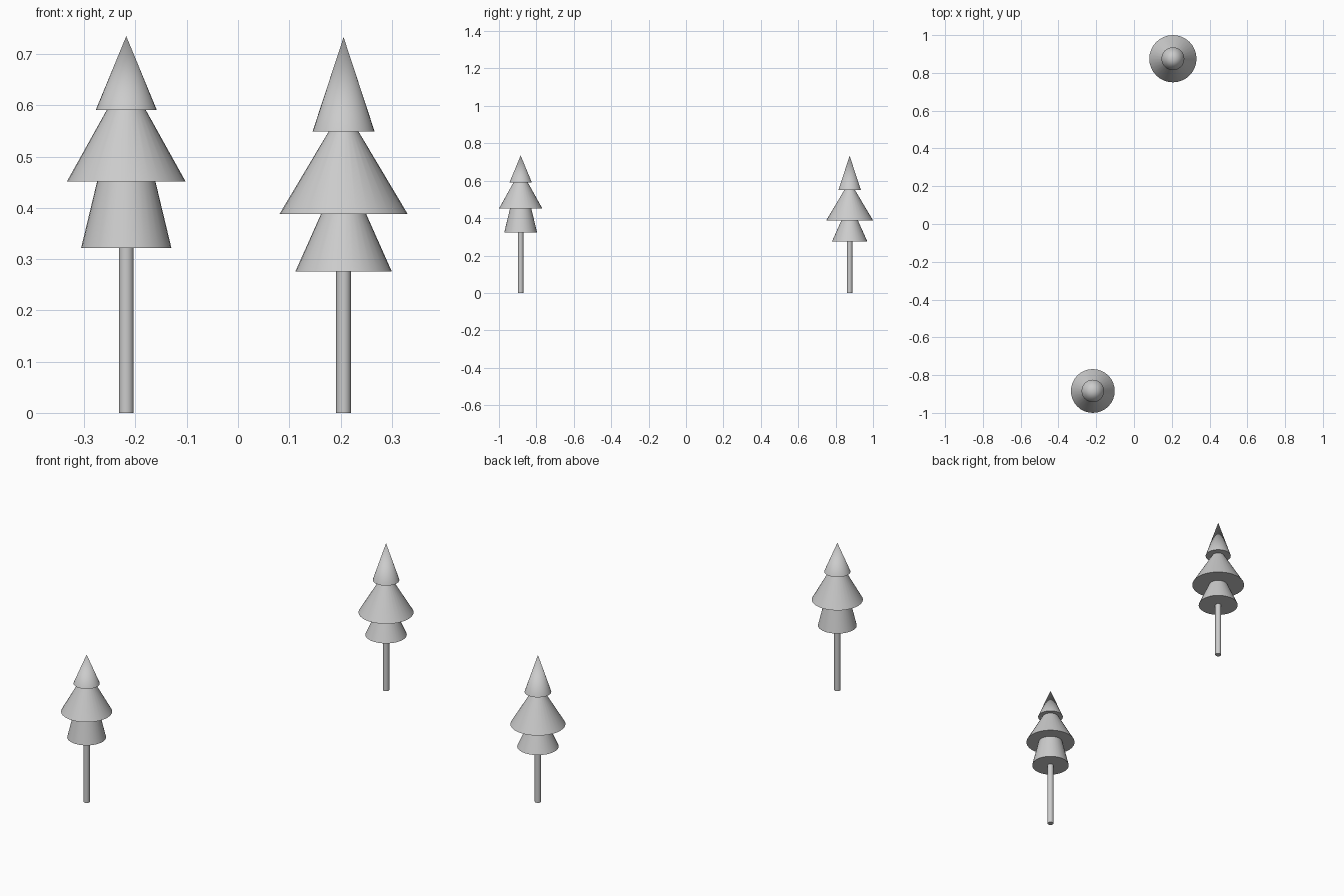
import bpy
import bmesh
from math import sin, cos, tau, radians

if "Cube" in bpy.data.objects:
    bpy.data.objects.remove(bpy.data.objects["Cube"])

SIDES = 32


def lathe(name, profile, x, y):
    """Revolve (radius, z) points around a vertical axis; zero radius makes a pole."""
    bm = bmesh.new()
    rings = []
    for r, z in profile:
        n = SIDES if r > 0 else 1
        rings.append([bm.verts.new((r * cos(tau * i / SIDES), r * sin(tau * i / SIDES), z))
                      for i in range(n)])
    for a, b in zip(rings, rings[1:]):
        for i in range(SIDES):
            j = (i + 1) % SIDES
            if len(a) == 1:
                bm.faces.new((a[0], b[j], b[i]))
            elif len(b) == 1:
                bm.faces.new((a[i], a[j], b[0]))
            else:
                bm.faces.new((a[i], a[j], b[j], b[i]))
    bmesh.ops.recalc_face_normals(bm, faces=bm.faces)
    mesh = bpy.data.meshes.new(name)
    bm.to_mesh(mesh)
    bm.free()
    obj = bpy.data.objects.new(name, mesh)
    obj.location = (x, y, 0)
    bpy.context.collection.objects.link(obj)
    bpy.ops.object.select_all(action='DESELECT')
    obj.select_set(True)
    bpy.context.view_layer.objects.active = obj
    bpy.ops.object.shade_smooth_by_angle(angle=radians(30))


def pine(name, x, y, trunk_r, tiers, tip):
    """Trunk and stacked skirts; tiers hold (bottom z, bottom radius, top radius)."""
    profile = [(0, 0), (trunk_r, 0), (trunk_r, tiers[0][0])]
    tops = [t[0] for t in tiers[1:]] + [tip]
    for (z, r0, r1), top in zip(tiers, tops):
        profile += [(r0, z), (r1, top)]
    lathe(name, profile, x, y)


# front tree
pine("front_pine_tree", -0.218, -0.884, 0.0145,
     [(0.322, 0.088, 0.057), (0.451, 0.116, 0.038), (0.591, 0.0595, 0)], 0.735)
# rear tree
pine("rear_pine_tree", 0.206, 0.875, 0.0145,
     [(0.276, 0.094, 0.044), (0.388, 0.125, 0.029), (0.549, 0.0605, 0)], 0.733)
